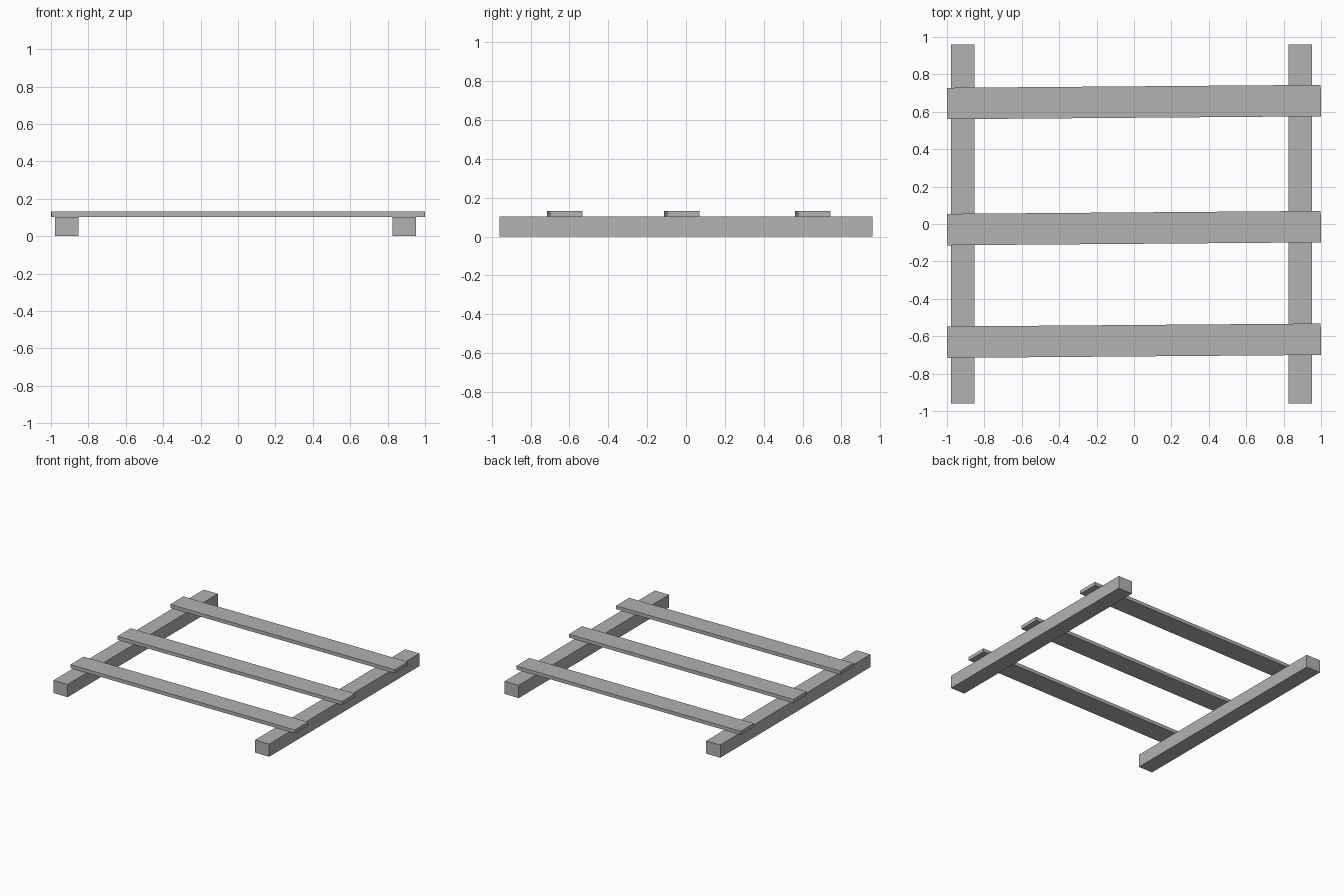
import bpy
import math

cube = bpy.data.objects.get("Cube")
if cube:
    bpy.data.objects.remove(cube, do_unlink=True)

# Single grey for all timber
grey = bpy.data.materials.new("plain_grey")
grey.use_nodes = True
colour = (0.445, 0.445, 0.445, 1)
grey.diffuse_color = colour
grey.node_tree.nodes["Principled BSDF"].inputs["Base Color"].default_value = colour


def board(name, size, centre, turn=0.0):
    """Flat-faced box, turned about z."""
    bpy.ops.mesh.primitive_cube_add(size=1, location=centre, rotation=(0, 0, turn))
    obj = bpy.context.object
    obj.name = name
    obj.scale = size
    bpy.ops.object.transform_apply(location=False, rotation=False, scale=True)
    obj.data.materials.append(grey)
    return obj


BEAM_H = 0.103
SLAT_H = 0.028

# Two long beams resting on the ground
for name, x in (("right_beam", -0.916), ("left_beam", 0.888)):
    board(name, (0.126, 1.92, BEAM_H), (x, 0, BEAM_H / 2))

# Three slats laid across them, slightly askew
for name, y in (("front_slat", -0.624), ("middle_slat", -0.022), ("back_slat", 0.652)):
    board(name, (1.998, 0.168, SLAT_H), (0, y, BEAM_H + SLAT_H / 2), math.radians(0.45))
